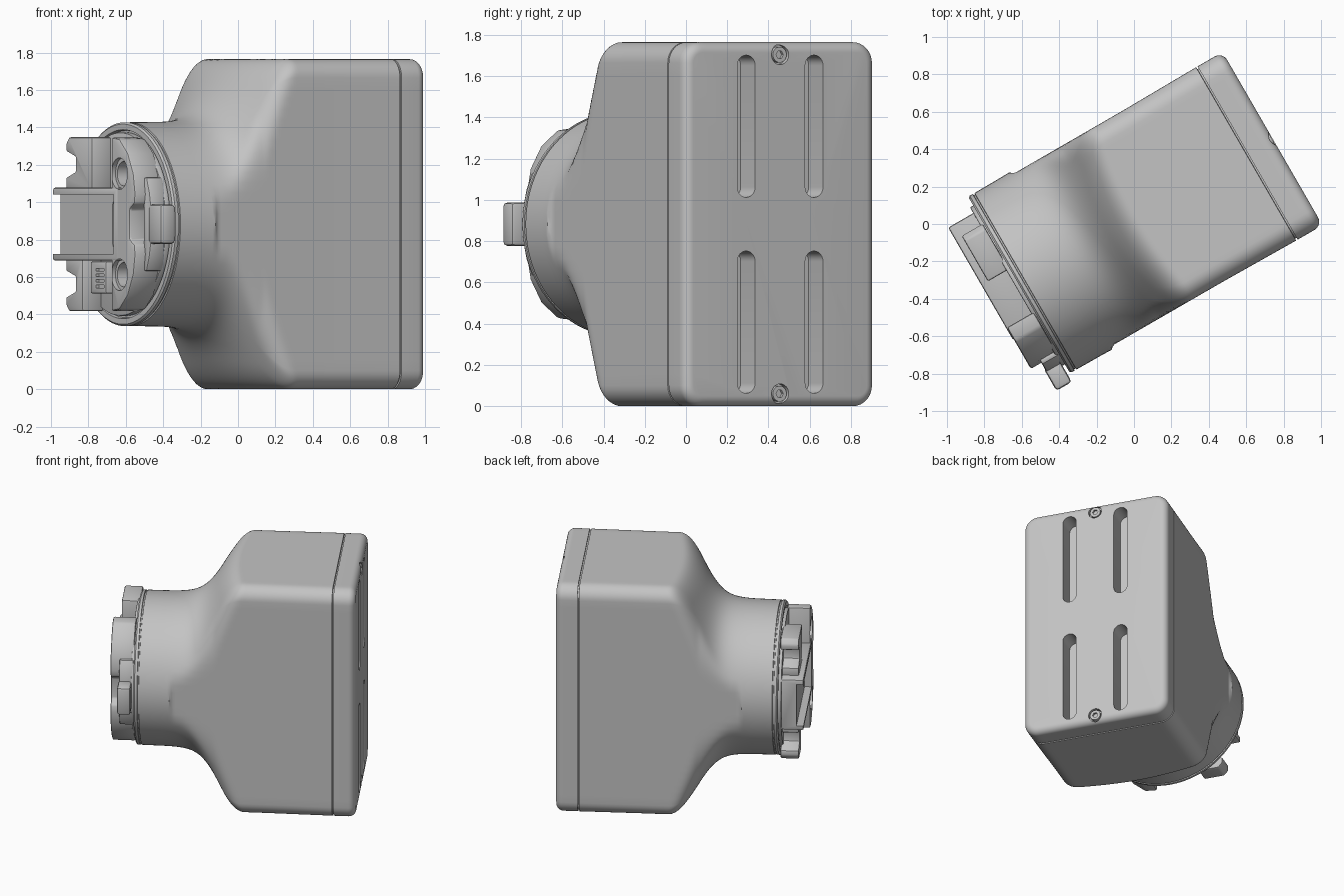
import bpy, bmesh
from math import sin, cos, pi, log, exp, hypot, radians
from mathutils import Matrix, Vector

cube = bpy.data.objects.get("Cube")
if cube:
    bpy.data.objects.remove(cube)

grey = bpy.data.materials.new("grey_plastic")
grey.use_nodes = True
colour = (0.55, 0.55, 0.55, 1)
grey.diffuse_color = colour
grey.node_tree.nodes["Principled BSDF"].inputs["Base Color"].default_value = colour

# Local frame: x runs along the unit from mount to back, y across, z up
TURN = Matrix.Rotation(radians(30), 4, 'Z')
FRAME = TURN @ Matrix.Translation(Vector((0, 0.025, 0.8825)))
HALF_W, HALF_H, CORNER = 0.535, 0.8825, 0.1
BORE = 0.545


def skin(name, rings):
    """Join equal rings of points into a closed skin with flat caps."""
    bm = bmesh.new()
    loops = [[bm.verts.new(p) for p in ring] for ring in rings]
    n = len(loops[0])
    for r0, r1 in zip(loops, loops[1:]):
        for i in range(n):
            j = (i + 1) % n
            bm.faces.new((r0[i], r0[j], r1[j], r1[i]))
    bm.faces.new(loops[0])
    bm.faces.new(loops[-1])
    bmesh.ops.recalc_face_normals(bm, faces=bm.faces)
    mesh = bpy.data.meshes.new(name)
    bm.to_mesh(mesh)
    bm.free()
    mesh.materials.append(grey)
    ob = bpy.data.objects.new(name, mesh)
    ob.matrix_world = FRAME
    bpy.context.collection.objects.link(ob)
    return ob


def prism(name, outline, x0, x1):
    return skin(name, [[(x, y, z) for y, z in outline] for x in (x0, x1)])


def rect(y0, y1, z0, z1):
    return [(y0, z0), (y1, z0), (y1, z1), (y0, z1)]


def disc(y, z, r, n=32):
    return [(y + r * cos(2 * pi * i / n), z + r * sin(2 * pi * i / n)) for i in range(n)]


def stadium(y, z0, z1, r, n=12):
    top = [(y + r * cos(pi * i / n), z1 - r + r * sin(pi * i / n)) for i in range(n + 1)]
    low = [(y - r * cos(pi * i / n), z0 + r - r * sin(pi * i / n)) for i in range(n + 1)]
    return top + low


def flip(outline):
    return [(y, -z) for y, z in outline]


def finish(ob, cutters=(), bevel=0):
    """Cut, round and shade a part."""
    bpy.ops.object.select_all(action='DESELECT')
    bpy.context.view_layer.objects.active = ob
    ob.select_set(True)
    if bevel:
        m = ob.modifiers.new("soft_edges", 'BEVEL')
        m.width, m.segments, m.limit_method = bevel, 2, 'ANGLE'
        bpy.ops.object.modifier_apply(modifier=m.name)
    for c in cutters:
        c.hide_render = True
        m = ob.modifiers.new("cut", 'BOOLEAN')
        m.operation, m.solver, m.object = 'DIFFERENCE', 'EXACT', c
        bpy.ops.object.modifier_apply(modifier=m.name)
        bpy.data.objects.remove(c)
    bpy.ops.object.shade_smooth_by_angle(angle=radians(32))


def rounded_rect(hw, hh, r, side=28, arc=8):
    """Rounded rectangle with evenly split sides, as (y, z) points."""
    pts = []
    centres = [(hw - r, hh - r), (r - hw, hh - r), (r - hw, r - hh), (hw - r, r - hh)]
    for q, (cy, cz) in enumerate(centres):
        for i in range(arc + 1):
            t = pi / 2 * (q + i / arc)
            pts.append((cy + r * cos(t), cz + r * sin(t)))
        ny, nz = centres[(q + 1) % 4]
        t = pi / 2 * (q + 1)
        y0, z0, y1, z1 = (cy + r * cos(t), cz + r * sin(t), ny + r * cos(t), nz + r * sin(t))
        pts += [(y0 + (y1 - y0) * i / side, z0 + (z1 - z0) * i / side) for i in range(1, side)]
    return pts


def soft_min(a, b, k):
    if k <= 0:
        return min(a, b)
    h = max(k - abs(a - b), 0) / k
    return min(a, b) - h * h * k / 4


def section(x, limit, hw, inset=0.0):
    """Box section clipped by a circle, blended where they meet."""
    k = min(0.16, max(0, 0.8 * (limit - BORE - 0.002)))
    ring = []
    for y, z in rounded_rect(hw - inset, HALF_H - inset, CORNER - inset):
        d = hypot(y, z)
        s = soft_min(d, limit, k) / d
        ring.append((x, y * s, z * s))
    return ring


def flare(x):
    w = 0.06
    return BORE + 2 * w * log(1 + exp((x + 0.22) / w))


# Housing: round neck with a rim groove, flaring into the box
rim = [(-0.675, 0.50), (-0.695, 0.505), (-0.695, 0.535), (-0.685, BORE), (-0.667, BORE),
       (-0.665, 0.537), (-0.657, 0.537), (-0.655, BORE)]
rings = [section(x, r, 0.6) for x, r in rim]
STEPS = 50
for i in range(STEPS + 1):
    x = -0.5 + 0.75 * i / STEPS
    blend = min(1, (x + 0.5) / 0.08)
    rings.append(section(x, flare(x), 0.6 + (0.53 - 0.6) * blend))
rings += [section(0.706, 9, HALF_W), section(0.708, 9, HALF_W, 0.012), section(0.717, 9, HALF_W, 0.012)]
finish(skin("housing", rings))

# Back cover with rounded rim, four slots and two screw recesses
EDGE, BACK = 0.05, 0.87
rings = [section(0.716, 9, HALF_W)]
for i in range(9):
    t = pi / 2 * i / 8
    rings.append(section(BACK - EDGE * (1 - sin(t)), 9, HALF_W, EDGE * (1 - cos(t))))
cutters = []
for y in (-0.19, 0.19):
    for s in (1, -1):
        slot = stadium(y, 0.13, 0.82, 0.05)
        cutters.append(prism("slot_cutter", slot if s > 0 else flip(slot), 0.73, 0.9))
for s in (1, -1):
    cutters.append(prism("recess_cutter", disc(0, s * 0.822, 0.048), 0.84, 0.9))
finish(skin("back_cover", rings), cutters)

for s, side in ((1, "upper"), (-1, "lower")):
    screw = prism(side + "_screw", disc(0, s * 0.822, 0.038), 0.835, 0.866)
    finish(screw, [prism("socket_cutter", disc(0, s * 0.822, 0.02, 6), 0.85, 0.9)])

# Mount: base disc
finish(prism("mount_disc", disc(0, 0, 0.49, 96), -0.715, -0.67), bevel=0.006)

# Centre frame with an open pocket and a slot
frame = prism("mount_frame", rect(-0.24, 0.455, -0.195, 0.195), -0.87, -0.7)
finish(frame, [prism("pocket_cutter", rect(-0.2, 0.5, -0.16, 0.16), -0.9, -0.82),
               prism("slot_cutter", stadium(-0.14, -0.135, 0.135, 0.035), -0.9, -0.78)], 0.012)

# Side rail with two bolt holes
half = [(-0.165, 0.465), (-0.25, 0.455), (-0.34, 0.38), (-0.40, 0.27),
        (-0.42, 0.16), (-0.41, 0.11), (-0.36, 0.08)]
rail = prism("side_rail", half + flip(half)[::-1], -0.865, -0.7)
cutters = [prism("middle_cutter", rect(-0.235, -0.1, -0.17, 0.17), -0.9, -0.65)]
for s in (1, -1):
    cutters.append(prism("hole_cutter", disc(-0.255, s * 0.27, 0.085), -0.9, -0.84))
    cutters.append(prism("bolt_cutter", disc(-0.255, s * 0.27, 0.065), -0.9, -0.74))
finish(rail, cutters, 0.012)

# Notched claws on the other side, with a foot joining each to the disc
claw = [(0.1, 0.18), (0.38, 0.18), (0.38, 0.25), (0.28, 0.28), (0.28, 0.36),
        (0.38, 0.39), (0.38, 0.43), (0.35, 0.465), (0.1, 0.465)]
finish(prism("upper_claw", claw, -0.83, -0.7), bevel=0.01)
low_claw = [(max(y, 0.2), z) for y, z in flip(claw)]
finish(prism("lower_claw", low_claw, -0.83, -0.7), bevel=0.01)

# Small connector with pin slots
plug = prism("connector", rect(0.0, 0.17, -0.37, -0.2), -0.80, -0.7)
finish(plug, [prism("pin_cutter", rect(0.02, 0.11, z, z + 0.014), -0.85, -0.78)
              for z in (-0.34, -0.31, -0.28, -0.25)], 0.008)

# Release lever and its thumb tab
arc = [(-0.4, 0.25), (-0.43, 0.25), (-0.46, 0.17), (-0.475, 0.1)]
lever = arc + flip(arc)[::-1]
finish(prism("release_lever", lever, -0.80, -0.7), bevel=0.01)
finish(prism("lever_tab", rect(-0.59, -0.45, -0.105, 0.105), -0.805, -0.71), bevel=0.018)
